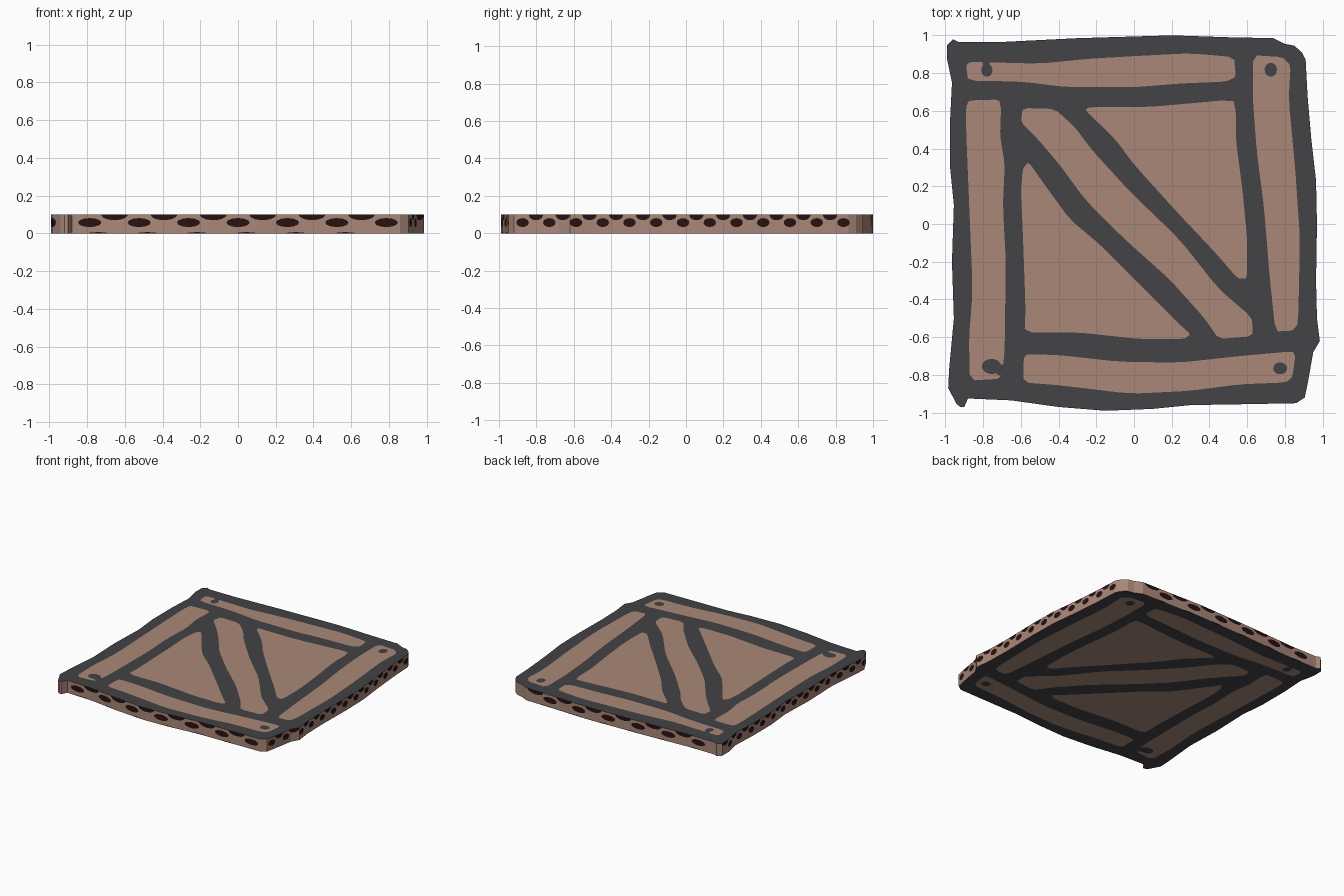
import bpy, math
from mathutils import Vector
from mathutils.geometry import delaunay_2d_cdt

if "Cube" in bpy.data.objects:
    bpy.data.objects.remove(bpy.data.objects["Cube"])

H = 0.10  # slab thickness


def material(name, rgb):
    m = bpy.data.materials.new(name)
    m.diffuse_color = (*rgb, 1)
    m.use_nodes = True
    m.node_tree.nodes["Principled BSDF"].inputs["Base Color"].default_value = m.diffuse_color
    return m


MATS = [material("charcoal outline", (0.056, 0.056, 0.063)),
        material("wood brown", (0.40, 0.245, 0.188)),
        material("dark knot brown", (0.021, 0.006, 0.006))]
CHARCOAL, WOOD, KNOT = range(3)


def ellipse(cx, cy, rx, ry, a0=0.0, a1=2 * math.pi, n=14):
    return [(cx + rx * math.cos(a0 + (a1 - a0) * i / n),
             cy + ry * math.sin(a0 + (a1 - a0) * i / n)) for i in range(n if a1 - a0 > 6 else n + 1)]


def soften(poly, c=0.14):
    """Cut every corner a little for a hand-drawn edge."""
    out = []
    for i, p in enumerate(poly):
        q = poly[(i + 1) % len(poly)]
        out += [(p[0] + (q[0] - p[0]) * t, p[1] + (q[1] - p[1]) * t) for t in (c, 1 - c)]
    return out


def inside(p, poly):
    hit = False
    for (x1, y1), (x2, y2) in zip(poly, poly[1:] + poly[:1]):
        if (y1 > p[1]) != (y2 > p[1]) and p[0] < (x2 - x1) * (p[1] - y1) / (y2 - y1) + x1:
            hit = not hit
    return hit


def cut_sheet(polys):
    """Triangulate a flat sheet so that all polygon borders become edges."""
    verts, edges = [], []
    for poly in polys:
        b, n = len(verts), len(poly)
        verts += [Vector(p) for p in poly]
        edges += [(b + i, b + (i + 1) % n) for i in range(n)]
    v, _, f, *_ = delaunay_2d_cdt(verts, edges, [], 0, 1e-5)
    tris = []
    for t in f:
        a, b, c = (v[i] for i in t[:3])
        area = (b - a).cross(c - a)
        if abs(area) > 1e-9:
            tris.append((list(t) if area > 0 else list(t)[::-1], sum((v[i] for i in t), Vector((0, 0))) / len(t)))
    return v, tris


def make_object(name, verts, faces, mats):
    me = bpy.data.meshes.new(name)
    me.from_pydata(verts, [], faces)
    for m in MATS:
        me.materials.append(m)
    for p, i in zip(me.polygons, mats):
        p.material_index = i
    ob = bpy.data.objects.new(name, me)
    bpy.context.collection.objects.link(ob)
    return ob


# Wavy outline, one run of points per side
front = [(-.94, -.955), (-.92, -.97), (-.9, -.97), (-.88, -.925), (-.65, -.935), (-.4, -.97), (-.15, -.99),
         (.1, -.98), (.3, -.96), (.6, -.955), (.86, -.95)]
right = [(.86, -.95), (.905, -.92), (.92, -.85), (.95, -.68), (.985, -.62), (.97, -.5), (.965, -.3), (.97, 0),
         (.965, .23), (.94, .45), (.92, .68), (.91, .87), (.89, .91), (.85, .945)]
back = [(-.96, .98), (-.93, .965), (-.7, .965), (-.3, .985), (.2, 1), (.5, .99), (.74, .985), (.8, .955), (.85, .945)]
left = [(-.94, -.955), (-.985, -.87), (-.98, -.77), (-.955, -.5), (-.965, -.2), (-.955, .1), (-.975, .3),
        (-.975, .55), (-.965, .75), (-.99, .87), (-.99, .95), (-.96, .98)]
outline = front + right[1:] + back[::-1][1:] + left[::-1][1:-1]

# Wooden planks and panels
top_plank = [(-.89, .84), (-.87, .86), (-.5, .85), (-.25, .875), (0, .89), (.3, .905), (.53, .885), (.54, .78),
             (.49, .755), (.25, .745), (0, .725), (-.35, .725), (-.6, .755), (-.88, .76)]
right_plank = [(.63, .895), (.785, .885), (.83, .84), (.82, .66), (.855, .29), (.88, -.08), (.87, -.53), (.84, -.565),
               (.75, -.57), (.72, -.29), (.69, .08), (.65, .39), (.63, .66)]
left_plank = [(-.875, .655), (-.715, .66), (-.705, .61), (-.71, .47), (-.685, .315), (-.695, .1), (-.68, -.19),
              (-.685, -.66), (-.7, -.82), (-.87, -.83), (-.875, -.61), (-.855, -.35), (-.875, .13), (-.89, .5),
              (-.89, .62)]
bottom_plank = [(-.585, -.715), (-.57, -.69), (-.395, -.695), (-.08, -.73), (.24, -.735), (.56, -.7), (.84, -.675),
                (.855, -.7), (.84, -.81), (.805, -.84), (.56, -.85), (.29, -.885), (-.02, -.9), (-.395, -.855),
                (-.585, -.84)]
upper_panel = [(-.26, .605), (-.235, .62), (.08, .62), (.525, .66), (.54, .6), (.54, .45), (.575, .18), (.6, -.08),
               (.6, -.29), (.55, -.29), (.425, -.145), (.24, .05), (0, .315), (-.1, .45)]
diagonal_plank = [(-.59, .615), (-.42, .61), (-.315, .515), (-.225, .395), (-.02, .17), (.24, -.08), (.45, -.345),
                  (.625, -.495), (.63, -.595), (.45, -.61), (.37, -.495), (.19, -.295), (-.05, -.08), (-.26, .13),
                  (-.395, .315), (-.51, .45), (-.6, .54)]
lower_panel = [(-.59, .29), (-.56, .33), (-.475, .21), (-.34, .025), (-.18, -.11), (.03, -.32), (.24, -.53),
               (.3, -.585), (.265, -.61), (.03, -.61), (-.29, -.575), (-.58, -.575), (-.575, -.45), (-.59, -.03),
               (-.6, .18)]
planks = [soften(p) for p in (top_plank, right_plank, left_plank, bottom_plank,
                              upper_panel, diagonal_plank, lower_panel)]
# Nail heads, two of them running into the outline
nails = [ellipse(*n) for n in ((-.78, .815, .03, .035), (-.785, .86, .02, .03), (.725, .818, .033, .037),
                               (-.755, -.755, .052, .04), (-.7, -.775, .04, .03), (.775, -.765, .037, .032))]

# Top and bottom faces share the same cut pattern
v, tris = cut_sheet([outline] + planks + nails)
tris = [(t, c) for t, c in tris if inside(c, outline)]
cols = [WOOD if any(inside(c, p) for p in planks) and not any(inside(c, n) for n in nails) else CHARCOAL
        for _, c in tris]
make_object("panel_top", [(p.x, p.y, H) for p in v], [t for t, _ in tris], cols)
make_object("panel_underside", [(p.x, p.y, 0) for p in v], [t[::-1] for t, _ in tris], cols)


def along(run, axis, t):
    """Sideways position of the outline run at t."""
    for p, q in zip(run, run[1:]):
        if t <= q[axis] + 1e-7:
            k = (t - p[axis]) / (q[axis] - p[axis])
            return p[1 - axis] + (q[1 - axis] - p[1 - axis]) * k
    return run[-1][1 - axis]


def rim(name, run, axis, step, shift, flip):
    """Side strip with a row of knots and a row of half knots at the top."""
    t0, t1 = run[0][axis], run[-1][axis]
    segs = [[(p[axis], 0), (q[axis], 0), (q[axis], H), (p[axis], H)] for p, q in zip(run, run[1:])]
    spots = []
    for k in range(-8, 9):
        x = k * step + shift
        for cx, cz, rx, rz, a0, a1 in ((x, .057, step * .235, .024, 0, 2 * math.pi),
                                       (x + step / 2, H, step * .27, .03, math.pi, 2 * math.pi),
                                       (x + step * .17, 0, step * .2, .006, 0, math.pi)):
            if cz == 0 and axis == 1:
                continue
            if cx - rx > t0 + .005 and cx + rx < t1 - .005:
                spots.append(ellipse(cx, cz, rx, rz, a0, a1, 12))
    v, tris = cut_sheet(segs + spots)
    verts = []
    for p in v:
        s = along(run, axis, p.x)
        verts.append((p.x, s, p.y) if axis == 0 else (s, p.x, p.y))
    make_object(name, verts, [t[::-1] if flip else t for t, _ in tris],
                [KNOT if any(inside(c, s) for s in spots) else WOOD for _, c in tris])


rim("rim_front", front, 0, .262, 0, False)
rim("rim_right", right, 1, .143, -.016, False)
rim("rim_back", back, 0, .262, 0, True)
rim("rim_left", left, 1, .143, -.016, True)
